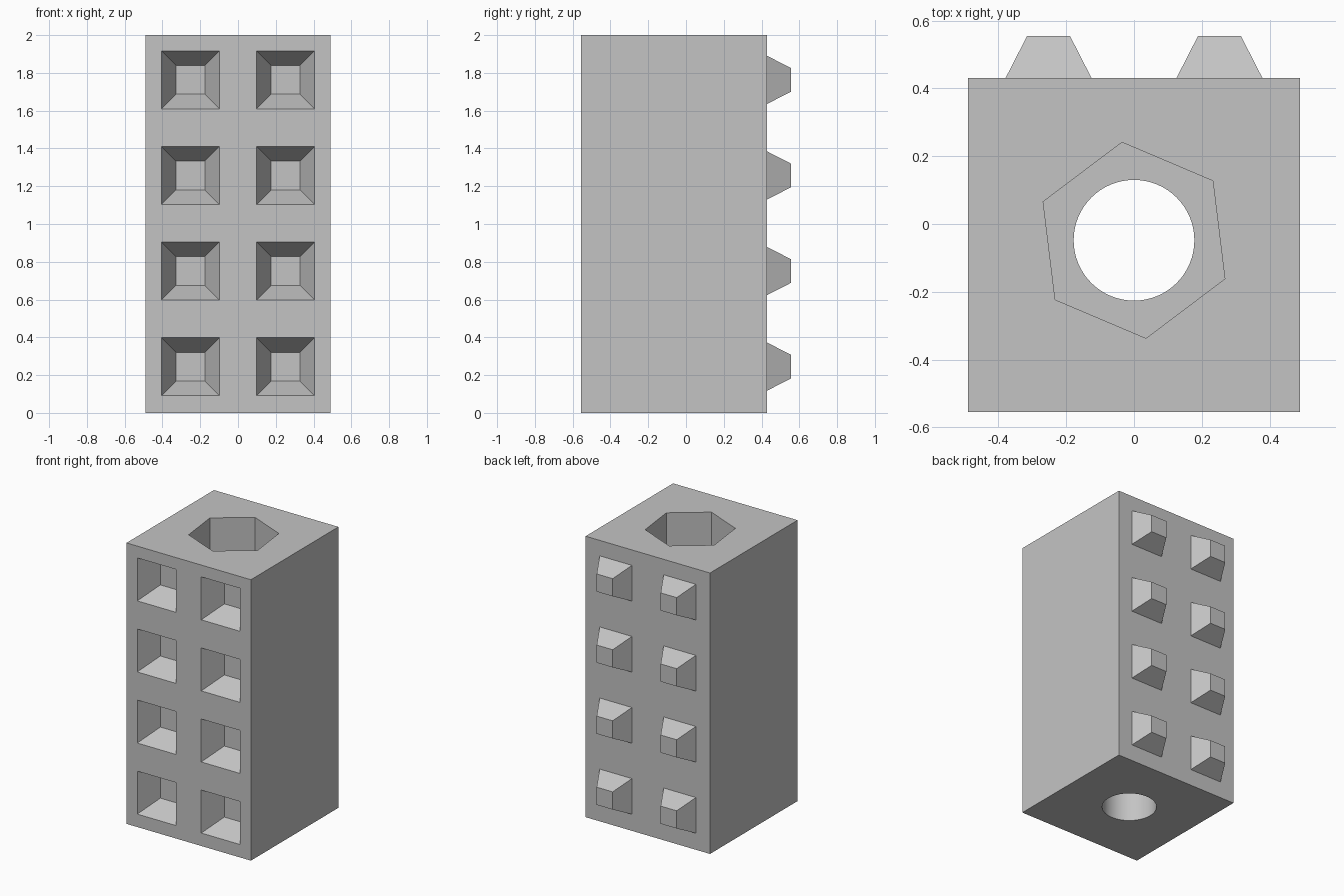
import bpy
from math import pi, radians, sqrt
from mathutils import Matrix

cube = bpy.data.objects.get("Cube")
if cube:
    bpy.data.objects.remove(cube, do_unlink=True)

import bmesh

grey = bpy.data.materials.new("light_grey")
grey.use_nodes = True
colour = (0.55, 0.55, 0.55, 1)
grey.diffuse_color = colour
grey.node_tree.nodes["Principled BSDF"].inputs["Base Color"].default_value = colour

HALF_X, FRONT, BACK, HEIGHT = 0.49, -0.555, 0.43, 2.0
BORE_Y = -0.048
COLUMNS = (-0.252, 0.252)
ROWS = [0.245 + 0.506 * i for i in range(4)]
SLOPE = 0.51   # sideways taper per unit of depth


def frustum(name, sides, r1, r2, depth, matrix):
    """Prism or tapered prism centred on its own z axis, then placed."""
    bm = bmesh.new()
    bmesh.ops.create_cone(bm, cap_ends=True, segments=sides, radius1=r1,
                          radius2=r2, depth=depth, matrix=matrix)
    bmesh.ops.recalc_face_normals(bm, faces=bm.faces)
    mesh = bpy.data.meshes.new(name)
    bm.to_mesh(mesh)
    bm.free()
    mesh.materials.append(grey)
    ob = bpy.data.objects.new(name, mesh)
    bpy.context.collection.objects.link(ob)
    return ob


def square_taper(name, x, z, y0, y1, half0, half1):
    """Square frustum running along +y from y0 to y1."""
    place = (Matrix.Translation((x, (y0 + y1) / 2, z))
             @ Matrix.Rotation(-pi / 2, 4, 'X') @ Matrix.Rotation(pi / 4, 4, 'Z'))
    return frustum(name, 4, half0 * sqrt(2), half1 * sqrt(2), y1 - y0, place)


def cut(target, cutter):
    mod = target.modifiers.new("cut", 'BOOLEAN')
    mod.operation = 'DIFFERENCE'
    mod.solver = 'EXACT'
    mod.object = cutter
    bpy.context.view_layer.objects.active = target
    bpy.ops.object.modifier_apply(modifier=mod.name)
    bpy.data.objects.remove(cutter, do_unlink=True)


# Block
bpy.ops.mesh.primitive_cube_add(size=1, location=(0, (FRONT + BACK) / 2, HEIGHT / 2))
block = bpy.context.object
block.name = "block"
block.scale = (2 * HALF_X, BACK - FRONT, HEIGHT)
bpy.ops.object.transform_apply(location=True, rotation=False, scale=True)
block.data.materials.append(grey)

# Round bore through the block, with a hexagonal recess from the top
cut(block, frustum("bore_cutter", 64, 0.178, 0.178, 2.4,
                   Matrix.Translation((0, BORE_Y, 1))))
# Recess runs from mid height out through the top
cut(block, frustum("hex_cutter", 6, 0.291, 0.291, 1.2,
                   Matrix.Translation((0, BORE_Y, 1.6))
                   @ Matrix.Rotation(radians(7), 4, 'Z')))

# Tapered sockets in the front and matching pegs on the back
margin = 0.05
for column, x in enumerate(COLUMNS):
    for row, z in enumerate(ROWS):
        cut(block, square_taper("socket_cutter", x, z, FRONT - margin, FRONT + 0.15,
                                0.153 + margin * SLOPE, 0.076))
        side = ("right", "left")[column]
        square_taper(f"peg_{side}_{row + 1}", x, z, BACK, BACK + 0.125, 0.127, 0.063)

# Smooth bore wall, sharp edges elsewhere
bpy.ops.object.select_all(action='DESELECT')
block.select_set(True)
bpy.context.view_layer.objects.active = block
bpy.ops.object.shade_smooth_by_angle(angle=radians(30))
